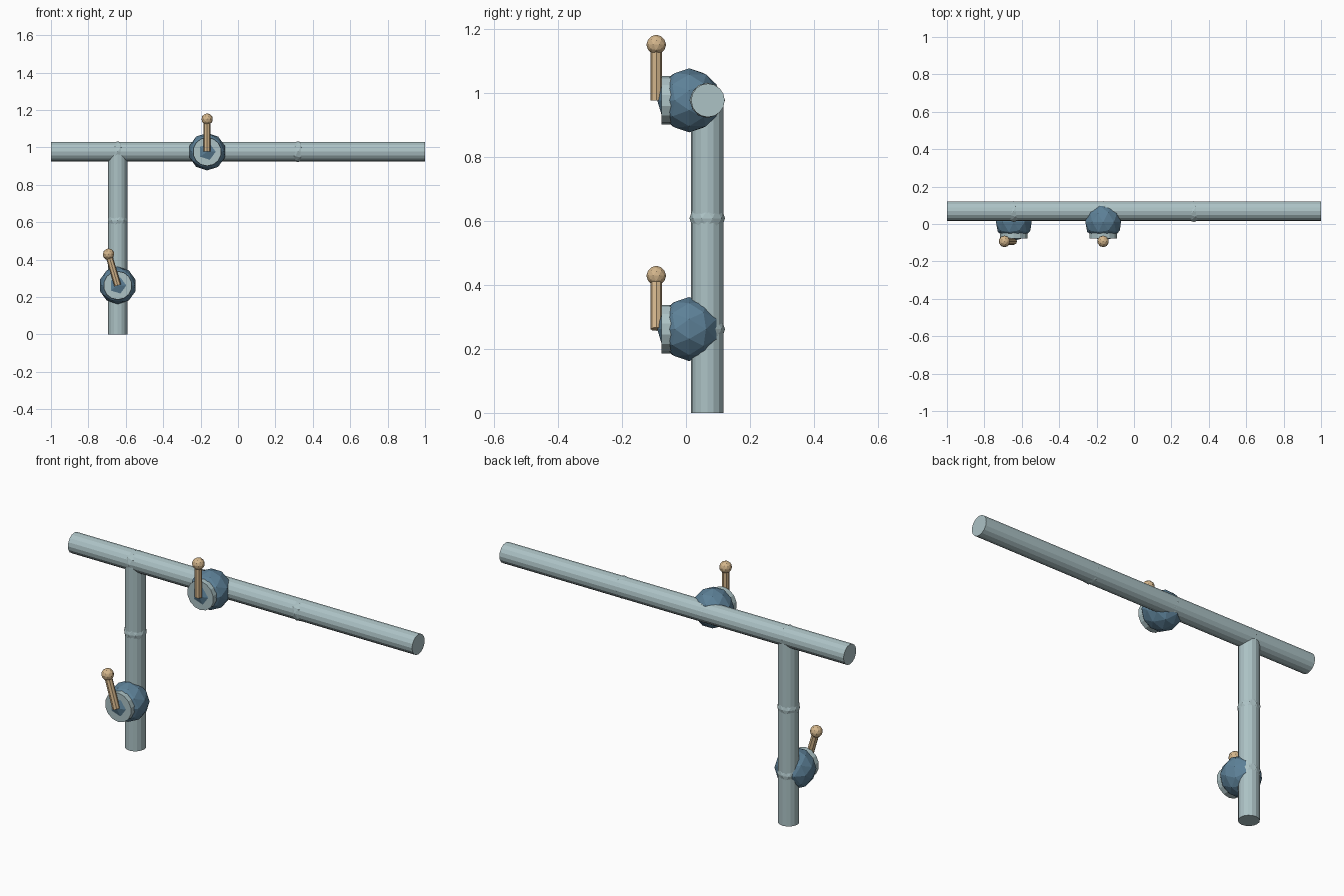
import bpy, math
from mathutils import Vector

if "Cube" in bpy.data.objects:
    bpy.data.objects.remove(bpy.data.objects["Cube"])


def material(name, rgb):
    m = bpy.data.materials.new(name)
    lin = [((c / 255 + 0.055) / 1.055) ** 2.4 for c in rgb]
    m.diffuse_color = (*lin, 1)
    m.use_nodes = True
    m.node_tree.nodes["Principled BSDF"].inputs["Base Color"].default_value = m.diffuse_color
    return m


STEEL = material("pale steel", (172, 194, 197))
BLUE = material("valve blue", (93, 129, 152))
TAN = material("handle tan", (212, 182, 140))


def finish(name, mat):
    o = bpy.context.object
    o.name = name
    o.data.materials.append(mat)
    return o


def rod(name, a, b, r, sides, mat):
    a, b = Vector(a), Vector(b)
    d = b - a
    bpy.ops.mesh.primitive_cylinder_add(
        vertices=sides, radius=r, depth=d.length, location=(a + b) / 2,
        rotation=d.to_track_quat('Z', 'Y').to_euler())
    return finish(name, mat)


def ball(name, loc, r, mat, rot=(0, 0, 0)):
    bpy.ops.mesh.primitive_ico_sphere_add(
        subdivisions=2, radius=r, location=loc, rotation=rot)
    return finish(name, mat)


PY, PZ, VX = 0.0685, 0.977, -0.643   # pipe depth, main height, branch x
VALVE_X, LOW_Z = -0.165, 0.262

# pipes
rod("main_pipe", (-1, PY, PZ), (1, PY, PZ), 0.0525, 16, STEEL)
rod("branch_pipe", (VX, PY - 0.002, 0), (VX, PY - 0.002, PZ), 0.051, 16, STEEL)

# joints that just break through the pipe walls
for i, (x, z) in enumerate([(VX, PZ), (VALVE_X, PZ), (0.32, PZ),
                            (VX, 0.608), (VX, LOW_Z)]):
    ball(f"pipe_joint_{i}", (x, PY - 0.002, z), 0.0555, STEEL)


# valves: faceted body, front plate, lever with knob
def valve(name, x, z, tilt):
    ball(name + "_body", (x, 0.01, z), 0.1, BLUE, (math.pi / 2, 0, 0))
    rod(name + "_plate", (x, -0.04, z), (x, -0.077, z), 0.076, 14, STEEL)
    tip = (x - 0.174 * math.sin(tilt), -0.093, z + 0.174 * math.cos(tilt))
    rod(name + "_lever", (x, -0.093, z), tip, 0.0185, 8, TAN)
    ball(name + "_knob", tip, 0.031, TAN)


valve("main_valve", VALVE_X, PZ, 0)
valve("branch_valve", VX, LOW_Z, math.radians(16.5))
